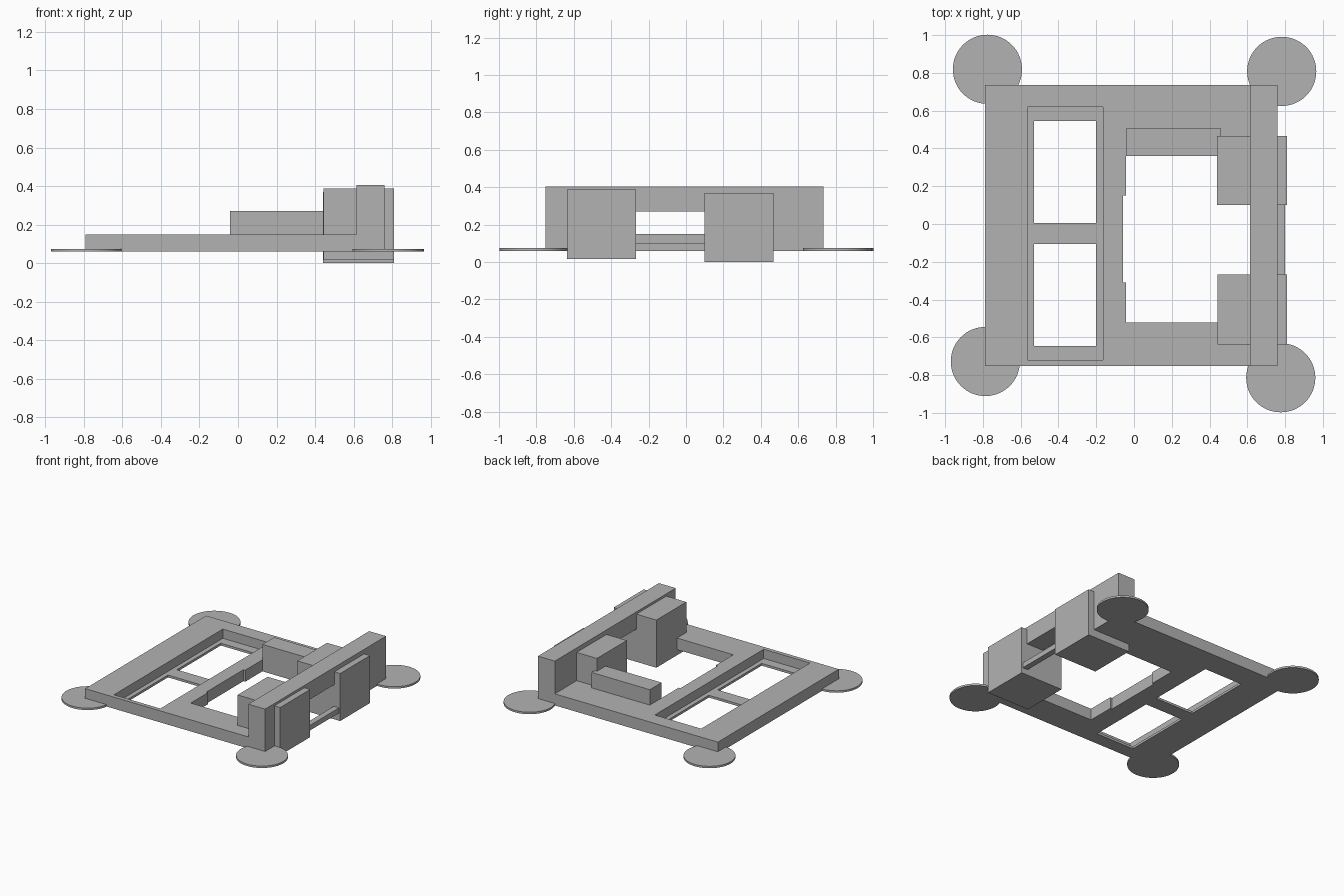
import bpy
import bmesh
import math

if "Cube" in bpy.data.objects:
    bpy.data.objects.remove(bpy.data.objects["Cube"])

grey = bpy.data.materials.new("plain grey")
grey.diffuse_color = (0.45, 0.45, 0.45, 1)
grey.use_nodes = True
grey.node_tree.nodes["Principled BSDF"].inputs["Base Color"].default_value = grey.diffuse_color


def add_object(name, bm):
    bmesh.ops.recalc_face_normals(bm, faces=bm.faces)
    mesh = bpy.data.meshes.new(name)
    bm.to_mesh(mesh)
    bm.free()
    mesh.materials.append(grey)
    obj = bpy.data.objects.new(name, mesh)
    bpy.context.collection.objects.link(obj)
    return obj


def box(name, x, y, z):
    """Box from (min, max) ranges on each axis."""
    bm = bmesh.new()
    bmesh.ops.create_cube(bm, size=1)
    for v in bm.verts:
        v.co = [r[0] if c < 0 else r[1] for c, r in zip(v.co, (x, y, z))]
    return add_object(name, bm)


def cut(obj, x, y, z):
    """Subtract a box, apply the result and remove the cutter."""
    cutter = box("cutter", x, y, z)
    cutter.hide_render = True
    mod = obj.modifiers.new("cut", 'BOOLEAN')
    mod.operation = 'DIFFERENCE'
    mod.solver = 'EXACT'
    mod.object = cutter
    bpy.context.view_layer.objects.active = obj
    bpy.ops.object.modifier_apply(modifier=mod.name)
    bpy.data.objects.remove(cutter)


# Base plate and upright end wall: one L-shaped profile extruded along y
profile = [(-0.79, 0.06), (0.76, 0.06), (0.76, 0.405),
           (0.615, 0.405), (0.615, 0.15), (-0.79, 0.15)]
bm = bmesh.new()
face = bm.faces.new([bm.verts.new((x, -0.752, z)) for x, z in profile])
ext = bmesh.ops.extrude_face_region(bm, geom=[face])
bmesh.ops.translate(bm, vec=(0, 1.488, 0),
                    verts=[v for v in ext["geom"] if isinstance(v, bmesh.types.BMVert)])
frame = add_object("base_frame", bm)

# Shallow pocket with two windows through its floor
cut(frame, (-0.565, -0.165), (-0.72, 0.62), (0.078, 0.3))
for y in ((-0.645, -0.105), (0.005, 0.545)):
    cut(frame, (-0.53, -0.20), y, (-0.1, 0.3))

# Large opening, its side notch, and the gap under the end wall
cut(frame, (-0.042, 0.614), (-0.522, 0.36), (-0.1, 0.3))
cut(frame, (-0.057, 0.1), (-0.31, 0.15), (-0.1, 0.3))
cut(frame, (0.55, 0.9), (-0.268, 0.10), (-0.1, 0.27))

# Blocks mounted on the frame
box("back_block", (-0.042, 0.46), (0.36, 0.505), (0.148, 0.27))
box("back_motor", (0.44, 0.81), (0.10, 0.467), (0.0, 0.37))
box("front_motor", (0.443, 0.81), (-0.637, -0.268), (0.016, 0.387))
box("tie_bar", (0.755, 0.80), (-0.30, 0.13), (0.06, 0.10))

# Thin round pads at the corners
pads = {"pad_back_left": (-0.776, 0.819), "pad_back_right": (0.782, 0.808),
        "pad_front_left": (-0.787, -0.728), "pad_front_right": (0.777, -0.814)}
for name, (px, py) in pads.items():
    bm = bmesh.new()
    bmesh.ops.create_cone(bm, cap_ends=True, segments=64,
                          radius1=0.183, radius2=0.183, depth=0.015)
    bmesh.ops.translate(bm, vec=(px, py, 0.0675), verts=bm.verts)
    pad = add_object(name, bm)
    bpy.ops.object.select_all(action='DESELECT')
    pad.select_set(True)
    bpy.context.view_layer.objects.active = pad
    bpy.ops.object.shade_smooth_by_angle(angle=math.radians(30))
